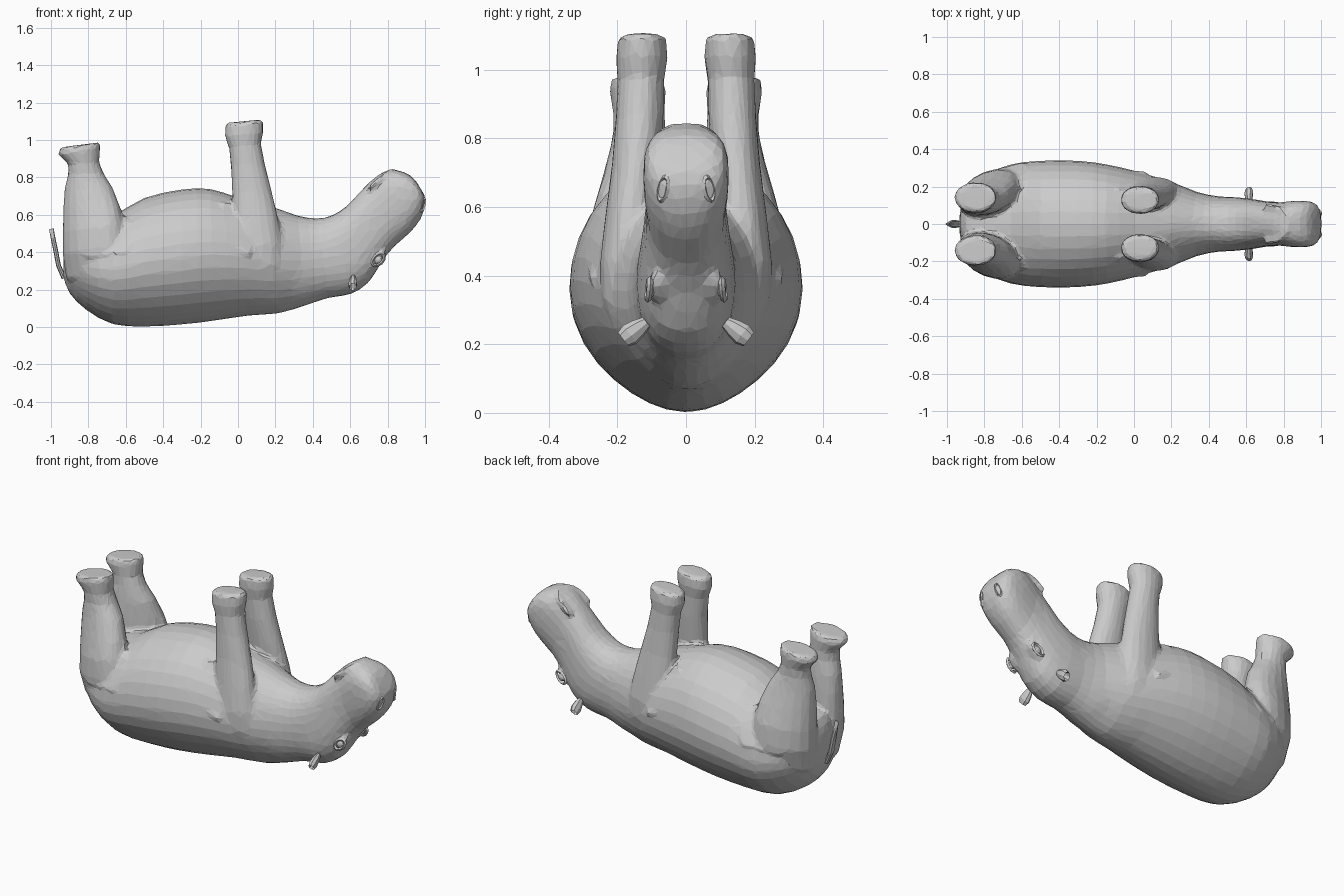
import bpy, bmesh, math
from mathutils import Vector

if "Cube" in bpy.data.objects:
    bpy.data.objects.remove(bpy.data.objects["Cube"])


def finish(name, bm, mirror=False):
    if mirror:
        dup = bmesh.ops.duplicate(bm, geom=bm.verts[:] + bm.edges[:] + bm.faces[:])["geom"]
        for g in dup:
            if isinstance(g, bmesh.types.BMVert):
                g.co.y = -g.co.y
    bmesh.ops.recalc_face_normals(bm, faces=bm.faces[:])
    bmesh.ops.triangulate(bm, faces=bm.faces[:])
    me = bpy.data.meshes.new(name)
    bm.to_mesh(me)
    bm.free()
    ob = bpy.data.objects.new(name, me)
    bpy.context.collection.objects.link(ob)
    return ob


def refine(rows, n):
    """Catmull-Rom interpolation of section parameters."""
    out = []
    for i in range(len(rows) - 1):
        p = [rows[max(0, min(len(rows) - 1, i + k))] for k in (-1, 0, 1, 2)]
        for s in range(n):
            t = s / n
            out.append([0.5 * (2 * b + (c - a) * t + (2 * a - 5 * b + 4 * c - d) * t * t
                               + (3 * b - a - 3 * c + d) * t ** 3) for a, b, c, d in zip(*p)])
    return out + [list(rows[-1])]


def oval(center, u, v, seg, power=2.0, pinch=0.0):
    """Superellipse ring; pinch narrows the -u side."""
    pts = []
    e = 2 / power
    for i in range(seg):
        a = 2 * math.pi * i / seg
        c, s = math.cos(a), math.sin(a)
        w = 1 - pinch * max(0, -c) ** 2
        pts.append(center + u * math.copysign(abs(c) ** e, c) + v * w * math.copysign(abs(s) ** e, s))
    return pts


def loft(name, rings, mirror=False):
    bm = bmesh.new()
    vs = [[bm.verts.new(p) for p in r] for r in rings]
    n = len(rings[0])
    for a, b in zip(vs, vs[1:]):
        for i in range(n):
            j = (i + 1) % n
            bm.faces.new((a[i], a[j], b[j], b[i]))
    bm.faces.new(vs[0])
    bm.faces.new(vs[-1])
    return finish(name, bm, mirror)


def leg(name, rows, seg=18):
    """rows: x min, x max, y min, y max, z, tilt of the ring, sideways skew"""
    rings = []
    for x0, x1, y0, y1, z, tilt, skew in rows:
        c = Vector(((x0 + x1) / 2, (y0 + y1) / 2, z))
        rings.append(oval(c, Vector(((x1 - x0) / 2, skew, tilt)), Vector((0, (y1 - y0) / 2 - skew * .3, 0)), seg, 2.1))
    return loft(name, rings, True)


def hull(name, pts):
    bm = bmesh.new()
    for p in pts:
        bm.verts.new(p)
    bmesh.ops.convex_hull(bm, input=bm.verts[:])
    return finish(name, bm, True)


def blob(name, loc, size, turn=0.0):
    bm = bmesh.new()
    bmesh.ops.create_uvsphere(bm, u_segments=10, v_segments=7, radius=1)
    ca, sa = math.cos(turn), math.sin(turn)
    for q in bm.verts:
        x, y, z = (q.co[i] * size[i] for i in range(3))
        q.co = Vector((x * ca + z * sa, y, z * ca - x * sa)) + Vector(loc)
    return finish(name, bm, True)


def rim(name, loc, long, short, r):
    """Raised oval ring around an eye or a nostril."""
    c, n = Vector(loc), long.cross(short).normalized()
    bm = bmesh.new()
    grid = []
    for i in range(12):
        a = i * math.pi / 6
        o = long * math.cos(a) + short * math.sin(a)
        d = o.normalized()
        grid.append([bm.verts.new(c + o + (d * math.cos(k * math.pi / 2) + n * math.sin(k * math.pi / 2)) * r)
                     for k in range(4)])
    for i in range(12):
        for k in range(4):
            a, b = grid[i], grid[(i + 1) % 12]
            bm.faces.new((a[k], a[(k + 1) % 4], b[(k + 1) % 4], b[k]))
    return finish(name, bm, True)


# Trunk, neck and head: back point (x, z), belly point (x, z), half width, squareness
sections = [
    (-.935, .27, -.93, .46, .05, 2), (-.90, .18, -.90, .53, .16, 2),
    (-.81, .09, -.81, .56, .255, 2), (-.67, .015, -.66, .60, .318, 2),
    (-.5, .002, -.5, .69, .338, 2), (-.3, .013, -.3, .735, .338, 2),
    (-.12, .035, -.15, .738, .317, 2), (.05, .06, .0, .692, .278, 2),
    (.22, .073, .2, .637, .222, 2), (.36, .115, .32, .595, .17, 2.1),
    (.48, .155, .42, .58, .148, 2.2), (.6, .175, .5, .595, .143, 2.4),
    (.70, .24, .58, .645, .132, 2.6), (.77, .35, .65, .72, .12, 2.6),
    (.84, .435, .71, .78, .115, 2.5), (.92, .505, .78, .83, .123, 2.6),
    (.978, .58, .85, .838, .124, 2.6), (1.003, .66, .92, .812, .108, 2.5),
    (.995, .71, .955, .775, .06, 2.2)]
rings = []
for xb, zb, xt, zt, w, p in refine(sections, 2):
    b, t = Vector((xb, 0, zb)), Vector((xt, 0, zt))
    pinch = .2 if xb < .3 else .05
    rings.append(oval((b + t) / 2, (t - b) / 2, Vector((0, w, 0)), 32, p, pinch))
body = loft("body", rings)

# Legs point upwards, the animal lies on its back
front_leg = leg("front_leg", [
    (.04, .22, .06, .14, .16, 0, 0), (.0, .25, .08, .215, .24, 0, 0), (-.02, .25, .085, .247, .33, 0, 0),
    (-.025, .24, .09, .252, .44, 0, 0), (-.028, .215, .088, .235, .58, 0, 0), (-.032, .182, .075, .217, .72, 0, 0),
    (-.038, .147, .065, .205, .86, 0, 0), (-.048, .122, .063, .2, .97, .01, 0),
    (-.071, .135, .053, .205, 1.03, .01, 0), (-.07, .135, .055, .2, 1.09, .012, 0),
    (-.05, .115, .075, .18, 1.1, .008, 0)])
hind_leg = leg("hind_leg", [
    (-.86, -.66, .03, .16, .18, 0, .03), (-.92, -.61, .03, .26, .28, .02, .045),
    (-.937, -.60, .03, .302, .41, .02, .045), (-.937, -.615, .035, .292, .53, .02, .04),
    (-.935, -.63, .04, .262, .64, 0, .03), (-.928, -.667, .046, .232, .74, 0, .015),
    (-.908, -.717, .058, .212, .82, 0, 0), (-.907, -.742, .062, .213, .875, .005, 0),
    (-.962, -.736, .058, .224, .94, .017, 0), (-.955, -.738, .066, .218, .972, .016, 0),
    (-.92, -.76, .09, .2, .974, .01, 0)])

# Skin folds where the legs meet the trunk
hind_fold = hull("hind_skin_fold", [(-.62, .17, .63), (-.55, .295, .49), (-.60, .33, .40),
                                    (-.83, .275, .37), (-.68, .22, .54), (-.68, .2, .40)])
front_fold = hull("front_skin_fold", [(-.09, .18, .68), (-.08, .24, .56), (-.02, .288, .42),
                                      (.06, .286, .385), (.12, .18, .46), (.10, .14, .62), (.08, .2, .33)])

# Brow ridges, and the horseshoe lower lip under the muzzle
brow = blob("brow", (.745, .075, .365), (.065, .04, .028), -.85)
path = [(.70, .092, .74), (.75, .088, .785), (.79, .07, .815), (.815, .035, .831), (.82, 0, .833)]
path += [(x, -y, z) for x, y, z in path[-2::-1]]
lip = []
for i, p in enumerate(path):
    d = (Vector(path[min(i + 1, 8)]) - Vector(path[max(i - 1, 0)])).normalized()
    side = d.cross(Vector((-.4, 0, .9))).normalized()
    lip.append(oval(Vector(p), side * .02, side.cross(d) * .013, 8))
lower_lip = loft("lower_lip", lip)

# Fuse all skin parts into one faceted surface
bpy.ops.object.select_all(action="DESELECT")
for ob in (body, front_leg, hind_leg, hind_fold, front_fold, brow, lower_lip):
    ob.select_set(True)
bpy.context.view_layer.objects.active = body
bpy.ops.object.join()
m = body.modifiers.new("Fuse", "REMESH")
m.mode, m.voxel_size = "VOXEL", .012
m = body.modifiers.new("Soften", "SMOOTH")
m.factor, m.iterations = .5, 6
m = body.modifiers.new("Facets", "DECIMATE")
m.ratio = .05

# Tail: a thin blade
tail = [(-.93, .26, .016), (-.96, .33, .022), (-.975, .41, .02), (-.988, .47, .014), (-.998, .525, .004)]
loft("tail", [oval(Vector((x, 0, z)), Vector((.012, 0, .004)), Vector((0, r, 0)), 8) for x, z, r in tail])

# Ears: small hollow cups
axis = Vector((-.02, .8, -.6)).normalized()
u = Vector((.25, .6, .8))
u = (u - axis * u.dot(axis)).normalized()
v = axis.cross(u)
start = Vector((.615, .115, .265))
loft("ear", [oval(start + axis * d, u * r, v * r * .7, 8) for d, r in
             ((0, .018), (.03, .028), (.06, .034), (.085, .026), (.06, .022), (.03, .012))], True)

# Eyes with lids
blob("eye", (.75, .103, .36), (.024, .014, .02), -.85)
rim("eyelid", (.75, .108, .36), Vector((.028, -.004, .026)), Vector((-.016, 0, .018)), .009)
# Nostrils on the muzzle
rim("nostril", (.988, .066, .653), Vector((.008, -.006, .034)), Vector((-.008, .013, 0)), .008)
